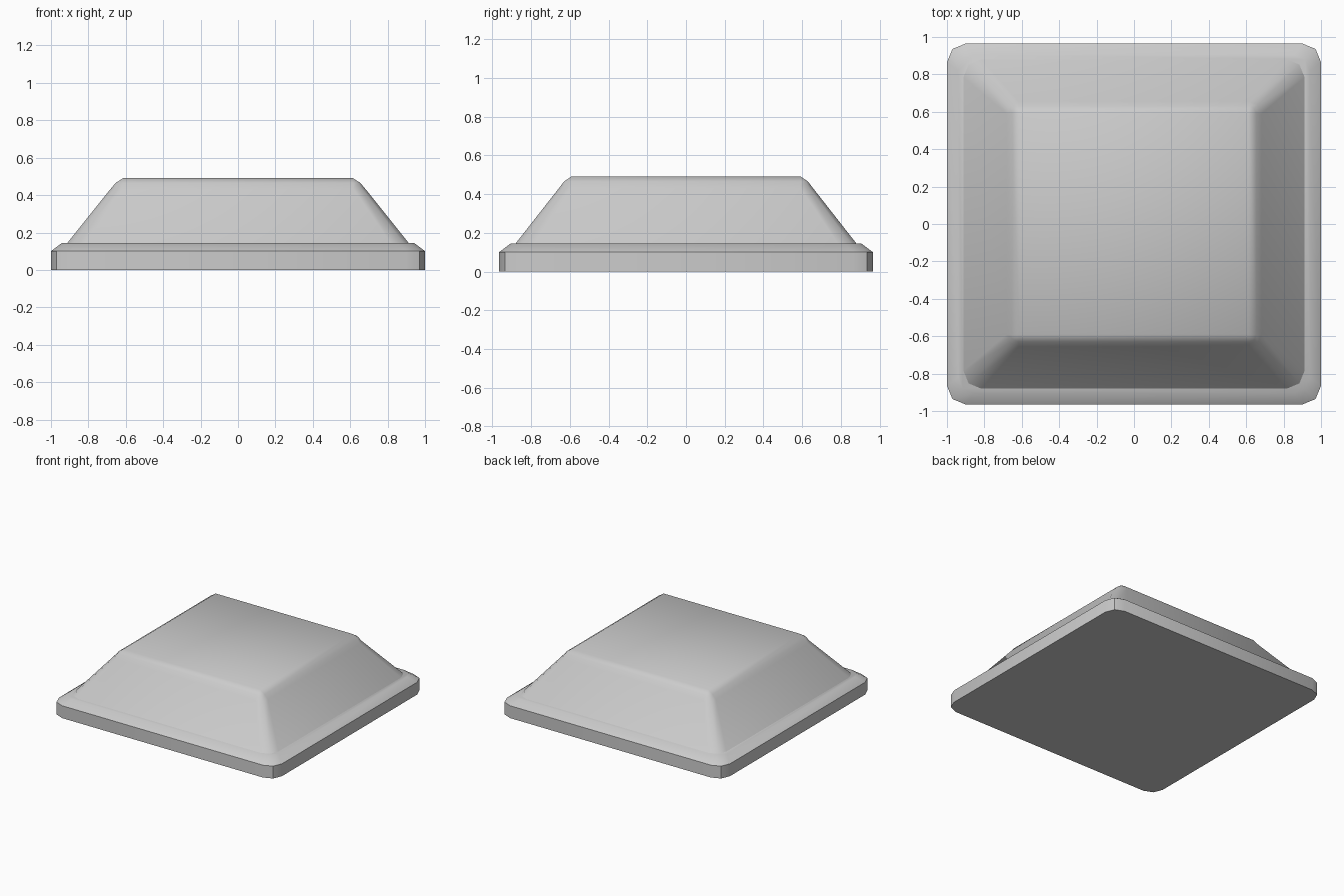
import bpy, bmesh
from math import cos, sin, pi, radians

if "Cube" in bpy.data.objects:
    bpy.data.objects.remove(bpy.data.objects["Cube"])


def ring(hx, hy, r, z):
    """Rectangle outline with two-segment rounded corners."""
    pts = []
    for k, (sx, sy) in enumerate([(1, 1), (-1, 1), (-1, -1), (1, -1)]):
        for i in range(3):
            a = (k + i / 2) * pi / 2
            pts.append((sx * (hx - r) + r * cos(a), sy * (hy - r) + r * sin(a), z))
    return pts


def loft(name, profile, angle):
    """Skin a stack of rings and close both ends."""
    bm = bmesh.new()
    rings = [[bm.verts.new(p) for p in ring(*row)] for row in profile]
    n = len(rings[0])
    for lo, hi in zip(rings, rings[1:]):
        for i in range(n):
            j = (i + 1) % n
            bm.faces.new((lo[i], lo[j], hi[j], hi[i]))
    bm.faces.new(rings[0][::-1])
    bm.faces.new(rings[-1])
    bmesh.ops.remove_doubles(bm, verts=bm.verts, dist=0.0005)
    bmesh.ops.recalc_face_normals(bm, faces=bm.faces)
    mesh = bpy.data.meshes.new(name)
    bm.to_mesh(mesh)
    bm.free()
    obj = bpy.data.objects.new(name, mesh)
    bpy.context.collection.objects.link(obj)
    bpy.ops.object.select_all(action='DESELECT')
    obj.select_set(True)
    bpy.context.view_layer.objects.active = obj
    bpy.ops.object.shade_smooth_by_angle(angle=radians(angle))
    return obj


# Base plate with chamfered upper rim: half x, half y, corner radius, z
loft("base_plate", [
    (1.0, 0.965, 0.10, 0.0),
    (1.0, 0.965, 0.10, 0.10),
    (0.94, 0.905, 0.085, 0.145),
], 40)

# Sloped cap with softened top edge
loft("sloped_cap", [
    (0.912, 0.88, 0.095, 0.145),
    (0.682, 0.655, 0.065, 0.432),
    (0.654, 0.63, 0.038, 0.465),
    (0.613, 0.59, 0.0, 0.492),
], 40)
